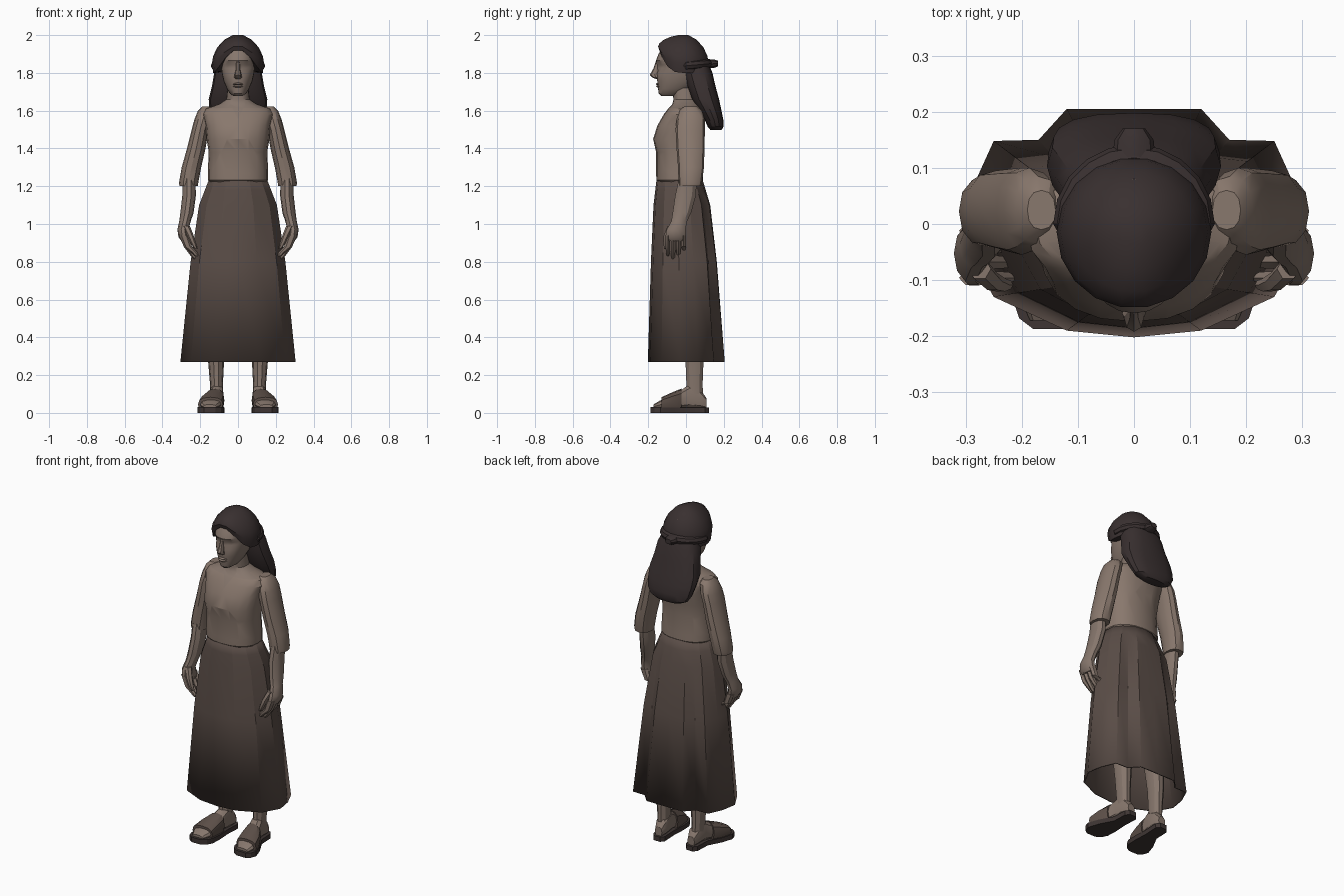
import bpy, bmesh, math
from mathutils import Vector


def material(name, r, g, b):
    m = bpy.data.materials.new(name)
    m.diffuse_color = [((c / 255 + 0.055) / 1.055) ** 2.4 for c in (r, g, b)] + [1]
    return m


SKIN = material("skin", 134, 118, 108)
CLOTH = material("blouse cloth", 137, 120, 109)
SKIRT = material("skirt cloth", 90, 77, 71)
HAIR = material("dark hair", 57, 48, 48)
STRAP = material("sandal strap", 92, 79, 72)
SOLE = material("sandal sole", 62, 53, 51)


def finish(bm, name, mats, mirror=False, thick=0, angle=30):
    bmesh.ops.recalc_face_normals(bm, faces=bm.faces[:])
    me = bpy.data.meshes.new(name)
    bm.to_mesh(me)
    bm.free()
    ob = bpy.data.objects.new(name, me)
    bpy.context.collection.objects.link(ob)
    for m in mats:
        me.materials.append(m)
    bpy.ops.object.select_all(action='DESELECT')
    ob.select_set(True)
    bpy.context.view_layer.objects.active = ob
    bpy.ops.object.shade_smooth_by_angle(angle=math.radians(angle))
    if thick:
        mod = ob.modifiers.new("thickness", 'SOLIDIFY')
        mod.thickness = thick
    if mirror:
        mod = ob.modifiers.new("mirror", 'MIRROR')
        mod.use_mirror_merge = False
    return ob


def skin_rings(bm, rings, caps=True):
    vs = [[bm.verts.new(p) for p in ring] for ring in rings]
    n = len(vs[0])
    for a, b in zip(vs, vs[1:]):
        for i in range(n):
            j = (i + 1) % n
            bm.faces.new((a[i], a[j], b[j], b[i]))
    if caps:
        bm.faces.new(vs[0])
        bm.faces.new(vs[-1])


def loft_bm(rings, n=12, p=2.0, axis='z'):
    """Each ring is (position, a0, a1, b0, b1): bounds of a superellipse."""
    out = []
    for t, a0, a1, b0, b1 in rings:
        ring = []
        for i in range(n):
            w = 2 * math.pi * (i + (0.5 if n == 4 else 0)) / n
            c, s = math.cos(w), math.sin(w)
            a = (a0 + a1) / 2 + (a1 - a0) / 2 * math.copysign(abs(c) ** (2 / p), c)
            b = (b0 + b1) / 2 + (b1 - b0) / 2 * math.copysign(abs(s) ** (2 / p), s)
            ring.append((a, b, t) if axis == 'z' else (a, t, b))
        out.append(ring)
    bm = bmesh.new()
    skin_rings(bm, out)
    return bm


def loft(name, rings, mat, n=12, p=2.0, axis='z', mirror=False):
    return finish(loft_bm(rings, n, p, axis), name, [mat], mirror)


def sym(rows):
    return [(z, -x, x, f, b) for z, x, f, b in rows]


# Blouse torso and neck, with a notched neckline cut into the surface
bm = loft_bm(sym([(1.22, .15, -.145, .08), (1.232, .16, -.157, .09), (1.27, .16, -.158, .088),
                  (1.38, .155, -.158, .082), (1.45, .166, -.174, .09), (1.52, .172, -.152, .1),
                  (1.58, .19, -.118, .102), (1.61, .175, -.095, .092), (1.635, .10, -.072, .072),
                  (1.66, .062, -.066, .056), (1.72, .055, -.075, .05)]), n=20, p=2.3)
for co, no in (((0, 0, 1.615), (0, 0, 1)), ((0, 0, 1.555), (2, 0, -1)), ((0, 0, 1.555), (-2, 0, -1))):
    bmesh.ops.bisect_plane(bm, geom=bm.verts[:] + bm.edges[:] + bm.faces[:],
                           plane_co=co, plane_no=Vector(no).normalized())
for f in bm.faces:
    c = f.calc_center_median()
    notch = c.y < 0 and c.z > 1.555 + 2 * abs(c.x)
    f.material_index = 1 if (c.z > 1.615 and abs(c.x) < .12) or notch else 0
finish(bm, "blouse_and_neck", [CLOTH, SKIN])

# Sleeves, forearms and hands
loft("sleeve", [(1.622, .14, .19, -.01, .06), (1.60, .13, .212, -.035, .085),
                (1.55, .14, .232, -.05, .1), (1.50, .155, .245, -.055, .1),
                (1.40, .172, .27, -.05, .098), (1.30, .195, .298, -.042, .095),
                (1.22, .21, .312, -.04, .085), (1.20, .213, .31, -.038, .08)],
     CLOTH, n=12, p=2.3, mirror=True)
loft("forearm_and_palm", [(1.24, .225, .295, -.04, .06), (1.15, .223, .295, -.06, .055),
                          (1.06, .235, .305, -.073, .03), (1.015, .25, .311, -.08, .008),
                          (.97, .262, .321, -.105, 0), (.93, .255, .315, -.112, .002),
                          (.91, .255, .3, -.105, -.005)], SKIN, n=10, mirror=True)
for i, tip in enumerate((.83, .81, .82, .85)):
    y = -.096 + .028 * i
    loft(f"finger_{i + 1}", [(.94, .262, .312, y - .015, y + .015), (.88, .243, .287, y - .014, y + .014),
                             (tip + .02, .215, .25, y - .012, y + .012), (tip, .208, .228, y - .006, y + .006)],
         SKIN, n=6, mirror=True)
loft("thumb", [(.99, .255, .295, -.10, -.06), (.94, .235, .27, -.12, -.085),
               (.90, .222, .252, -.122, -.095), (.87, .215, .232, -.117, -.10)], SKIN, n=6, mirror=True)

# Skirt: panelled hem polygon blended up to an oval waist
half = [(.12, -.19), (.25, -.13), (.305, -.03), (.29, .06), (.25, .148), (.17, .15), (.12, .205)]
hem = [(0, -.202)] + half + [(0, .205)] + [(-x, y) for x, y in reversed(half)]
rows = []
for z, t in ((1.245, 0), (1.18, .16), (1.10, .36), (.80, .65), (.27, 1)):
    row = []
    for x, y in hem:
        w = math.atan2(y / .2, x / .3)
        wx, wy = .152 * math.cos(w), -.035 + .12 * math.sin(w)
        row.append((wx + (x - wx) * t, wy + (y - wy) * t, z))
    rows.append(row)
bm = bmesh.new()
skin_rings(bm, rows, caps=False)
finish(bm, "skirt", [SKIRT], thick=.008, angle=20)

# Legs, feet and sandals
loft("leg", [(.75, .03, .16, -.07, .09), (.45, .06, .165, -.03, .1), (.27, .074, .158, -.005, .095),
             (.15, .08, .148, .0, .09), (.06, .08, .145, -.01, .095)], SKIN, n=10, mirror=True)
loft("foot", [(.108, .085, .132, .02, .08), (.08, .073, .145, .02, .12), (.02, .075, .15, .02, .155),
              (-.03, .08, .165, .02, .12), (-.08, .085, .19, .02, .09), (-.14, .09, .2, .02, .065),
              (-.172, .115, .185, .02, .045)], SKIN, n=10, p=2.4, axis='y', mirror=True)
loft("sandal_sole", [(.122, .088, .13, 0, .028), (.10, .07, .148, 0, .028), (.01, .075, .152, 0, .028),
                     (-.07, .07, .195, 0, .028), (-.135, .073, .216, 0, .03), (-.168, .09, .205, 0, .03),
                     (-.187, .12, .18, 0, .03)], SOLE, n=4, p=100, axis='y', mirror=True)
loft("sandal_strap", [(-.025, .072, .17, .005, .128), (-.075, .074, .198, .005, .108),
                      (-.13, .08, .212, .005, .083)], STRAP, n=12, p=2.6, axis='y', mirror=True)

# Head with eye sockets pressed in
bm = loft_bm(sym([(1.678, .025, -.132, -.03), (1.69, .042, -.144, -.01), (1.715, .058, -.148, .03),
                  (1.755, .076, -.152, .07), (1.80, .086, -.155, .09), (1.825, .089, -.156, .095),
                  (1.842, .09, -.157, .1), (1.865, .09, -.159, .1), (1.90, .09, -.146, .1),
                  (1.95, .07, -.11, .08)]), n=24, p=2.2)
for v in bm.verts:
    if 1.81 < v.co.z < 1.85 and v.co.y < -.08 and .018 < abs(v.co.x) < .07:
        v.co.y += .013
finish(bm, "head", [SKIN])

# Nose and lips
loft("nose", sym([(1.768, .012, -.16, -.14), (1.776, .021, -.178, -.14), (1.79, .018, -.192, -.14),
                  (1.82, .011, -.174, -.14), (1.86, .009, -.16, -.14)]), SKIN, n=8)
for name, z in (("upper_lip", 1.741), ("lower_lip", 1.729)):
    loft(name, sym([(z - .007, .015, -.152, -.13), (z, .028, -.161, -.13), (z + .007, .015, -.152, -.13)]),
         SKIN, n=10)

# Hair cap: rim rises over the forehead and dips over the ears
rows = []
for t, s in ((.03, .62), (0, .95), (.25, 1), (.45, .95), (.68, .79), (.88, .52), (1, .2)):
    row = []
    for i in range(18):
        w = 2 * math.pi * i / 18
        rim = 1.80 + .125 * max(0, -math.sin(w)) ** 3
        row.append((.138 * s * math.cos(w), -.014 + .136 * s * math.sin(w), rim + (2.0 - rim) * t))
    rows.append(row)
bm = bmesh.new()
skin_rings(bm, rows)
finish(bm, "hair_cap", [HAIR])

# Long hair hanging down the back
loft("back_hair", sym([(1.86, .10, -.02, .115), (1.80, .126, -.015, .14), (1.73, .138, .005, .156),
                       (1.66, .155, .03, .175), (1.60, .152, .07, .188), (1.55, .142, .10, .198),
                       (1.515, .12, .115, .198), (1.497, .08, .13, .188)]), HAIR, n=16, p=2.5)

# Rolled band of hair round the back of the head, with a knot
rows = []
for k in range(13):
    w = math.pi * (-.1 + 1.2 * k / 12)
    r = .024 if 0 < k < 12 else .008
    rows.append([((.12 + r * math.cos(q)) * math.cos(w), (.118 + r * math.cos(q)) * math.sin(w),
                  1.838 + .012 * math.sin(w) + r * math.sin(q))
                 for q in (2 * math.pi * i / 8 for i in range(8))])
bm = bmesh.new()
skin_rings(bm, rows)
finish(bm, "hair_band", [HAIR])
loft("hair_knot", [(.10, -.04, .04, 1.82, 1.875), (.15, -.035, .035, 1.825, 1.872),
                   (.17, -.02, .02, 1.835, 1.865)], HAIR, n=10, axis='y')
